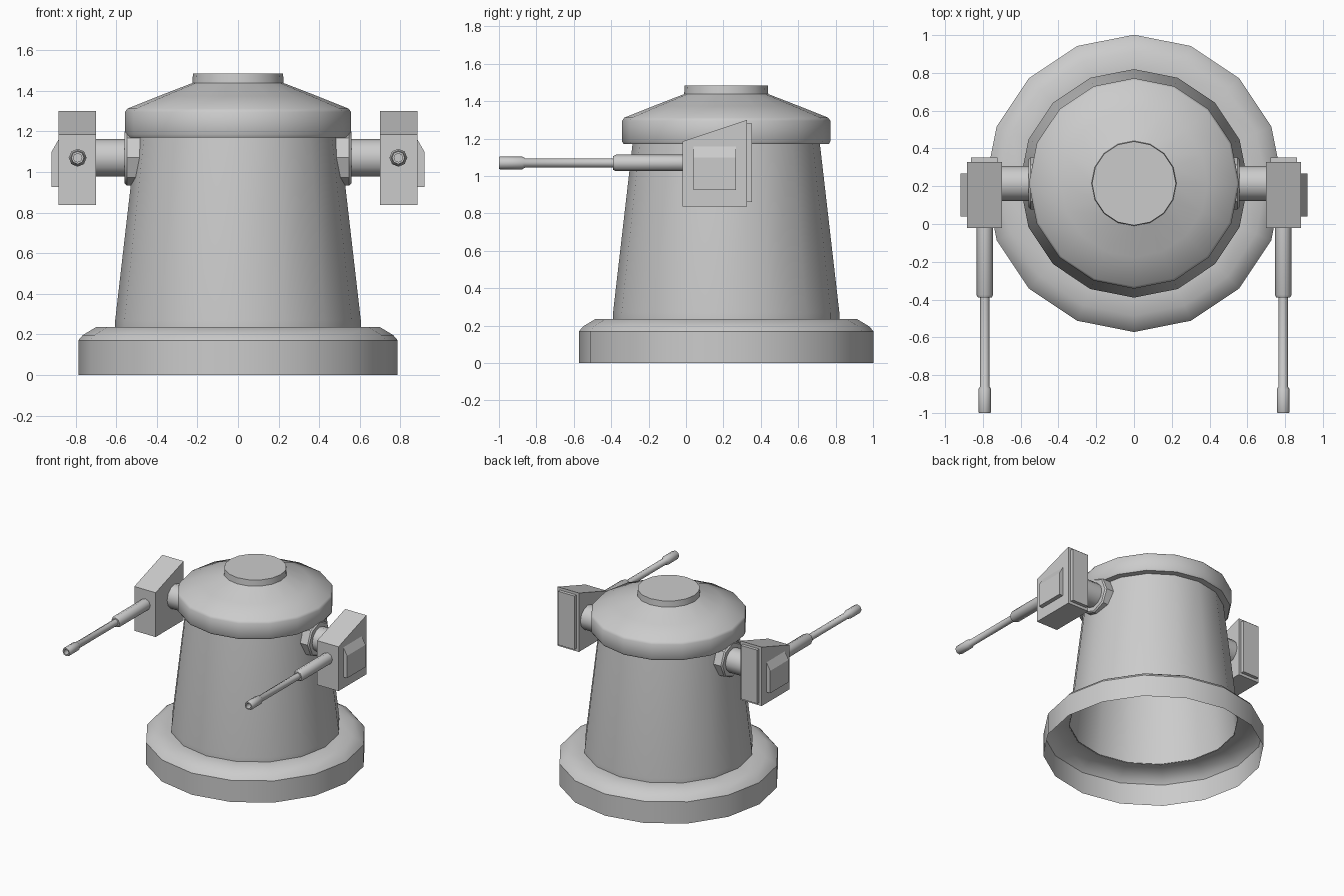
import bpy, bmesh, math
from mathutils import Matrix, Vector

if "Cube" in bpy.data.objects:
    bpy.data.objects.remove(bpy.data.objects["Cube"])

CY = 0.215      # turret axis in y
GZ = 1.07       # gun axis height
GX = 0.79       # gun axis in x


def finish(name, bm, mirror=False, angle=None):
    me = bpy.data.meshes.new(name)
    bm.to_mesh(me)
    bm.free()
    ob = bpy.data.objects.new(name, me)
    bpy.context.collection.objects.link(ob)
    if mirror:
        ob.modifiers.new("Mirror", "MIRROR")
    if angle:
        bpy.ops.object.select_all(action="DESELECT")
        ob.select_set(True)
        bpy.context.view_layer.objects.active = ob
        bpy.ops.object.shade_smooth_by_angle(angle=math.radians(angle))
    return ob


def lathe(name, profile, sides, origin, axis="Z", cap=False, mirror=False, angle=35):
    """Revolve (radius, height) points around an axis; optional cap on the last ring."""
    rot = {"Z": Matrix(),
           "X": Matrix.Rotation(math.pi / 2, 4, "Y"),
           "-Y": Matrix.Rotation(math.pi / 2, 4, "X")}[axis]
    m = Matrix.Translation(origin) @ rot
    bm = bmesh.new()
    rings = []
    for r, h in profile:
        rings.append([bm.verts.new(m @ Vector((r * math.cos(2 * math.pi * i / sides),
                                               r * math.sin(2 * math.pi * i / sides), h)))
                      for i in range(sides)])
    for a, b in zip(rings, rings[1:]):
        for i in range(sides):
            j = (i + 1) % sides
            bm.faces.new((a[i], a[j], b[j], b[i]))
    if cap:
        bm.faces.new(rings[-1])
    return finish(name, bm, mirror, angle)


def prism(name, points, offset):
    """Extrude a closed polygon by an offset, mirrored to both sides."""
    bm = bmesh.new()
    face = bm.faces.new([bm.verts.new(p) for p in points])
    ext = bmesh.ops.extrude_face_region(bm, geom=[face], use_keep_orig=True)
    bmesh.ops.translate(bm, vec=offset,
                        verts=[v for v in ext["geom"] if isinstance(v, bmesh.types.BMVert)])
    bmesh.ops.recalc_face_normals(bm, faces=bm.faces)
    return finish(name, bm, True)


# Round foot, tapered tower and domed cap (open underneath)
lathe("base_ring", [(0.787, 0), (0.787, 0.17), (0.765, 0.196), (0.70, 0.235), (0.60, 0.235)],
      16, (0, CY, 0))
lathe("tower_body", [(0.605, 0.233), (0.605, 0.27), (0.50, 1.18)], 16, (0, CY, 0))
lathe("cap", [(0.49, 1.17), (0.548, 1.17), (0.557, 1.185), (0.557, 1.295), (0.545, 1.312),
              (0.39, 1.374), (0.225, 1.438), (0.222, 1.485)], 16, (0, CY, 0), cap=True)

# Side axle and its collar
lathe("axle_collar", [(0.137, 0.44), (0.137, 0.548), (0.128, 0.558)], 8,
      (0, CY, GZ), "X", cap=True, mirror=True)
lathe("gun_axle", [(0.093, 0.50), (0.093, 0.71)], 12, (0, CY, GZ), "X", mirror=True)

# Gun housing with sloped top, back plate and outer panel
prism("gun_housing", [(0.70, -0.02, 0.838), (0.70, 0.327, 0.838),
                      (0.70, 0.327, 1.30), (0.70, -0.02, 1.185)], (0.185, 0, 0))
prism("housing_back_plate", [(0.722, 0.32, 0.86), (0.863, 0.32, 0.86),
                             (0.863, 0.32, 1.28), (0.722, 0.32, 1.28)], (0, 0.032, 0))
prism("housing_side_panel", [(0.88, 0.04, 0.925), (0.918, 0.04, 0.925),
                             (0.918, 0.04, 1.10), (0.885, 0.04, 1.158), (0.88, 0.04, 1.158)],
      (0, 0.228, 0))

# Barrel sleeve, barrel and hollow muzzle
lathe("barrel_sleeve", [(0.044, 0.0), (0.044, 0.375), (0.036, 0.39)], 8,
      (GX, 0, GZ), "-Y", cap=True, mirror=True, angle=50)
lathe("barrel", [(0.025, 0.37), (0.025, 0.86), (0.034, 0.875), (0.034, 0.995), (0.031, 1.0),
                 (0.021, 1.0), (0.021, 0.95)], 8,
      (GX, 0, GZ), "-Y", cap=True, mirror=True, angle=50)
